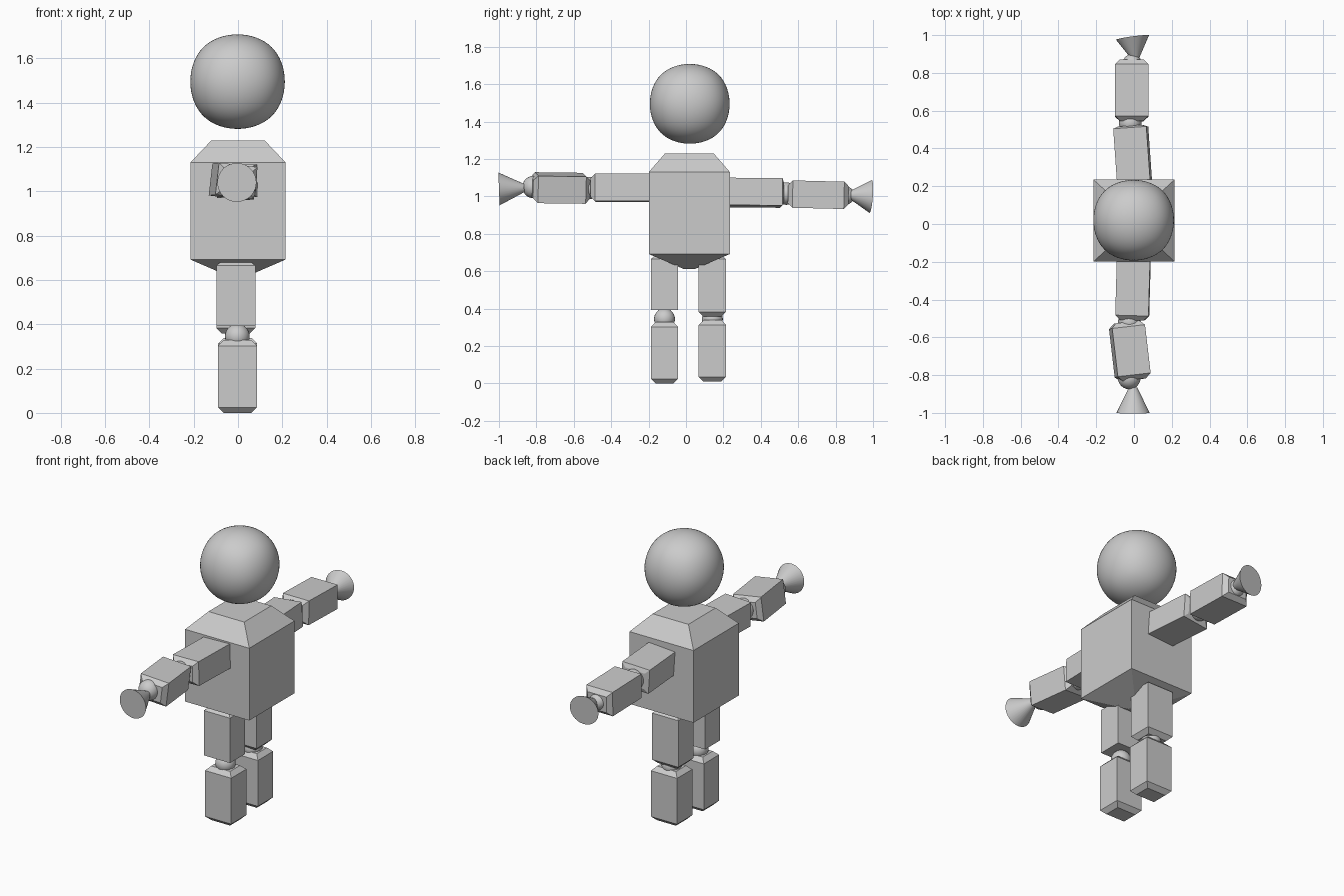
import bpy, bmesh
from mathutils import Vector

cube = bpy.data.objects.get("Cube")
if cube:
    bpy.data.objects.remove(cube, do_unlink=True)

GREY = (0.6, 0.6, 0.6, 1)
grey = bpy.data.materials.new("light grey")
grey.use_nodes = True
grey.diffuse_color = GREY
grey.node_tree.nodes["Principled BSDF"].inputs["Base Color"].default_value = GREY


def finish(name, bm, smooth=None):
    """Turn a bmesh into a named grey object."""
    bmesh.ops.recalc_face_normals(bm, faces=bm.faces)
    mesh = bpy.data.meshes.new(name)
    bm.to_mesh(mesh)
    bm.free()
    mesh.materials.append(grey)
    obj = bpy.data.objects.new(name, mesh)
    bpy.context.collection.objects.link(obj)
    if smooth:
        bpy.ops.object.select_all(action='DESELECT')
        obj.select_set(True)
        bpy.context.view_layer.objects.active = obj
        bpy.ops.object.shade_smooth_by_angle(angle=smooth)
    return obj


def place(obj, start, end):
    """Aim local z from start towards end."""
    d = Vector(end) - Vector(start)
    obj.rotation_mode = 'QUATERNION'
    obj.rotation_quaternion = Vector((0, 0, 1)).rotation_difference(d)
    obj.location = start


def stacked_box(name, rings):
    """Box skinned over rectangular rings given as (z, half x, half y)."""
    bm = bmesh.new()
    loops = [[bm.verts.new((sx * hx, sy * hy, z))
              for sx, sy in ((-1, -1), (1, -1), (1, 1), (-1, 1))]
             for z, hx, hy in rings]
    for a, b in zip(loops, loops[1:]):
        for i in range(4):
            j = (i + 1) % 4
            bm.faces.new((a[i], a[j], b[j], b[i]))
    bm.faces.new(loops[0])
    bm.faces.new(loops[-1])
    return finish(name, bm)


def limb(name, start, end, hx=0.088, hy=0.073, bevels=(0.025, 0.025)):
    """Limb segment with tapered ends."""
    length = (Vector(end) - Vector(start)).length
    tx, ty = hx - 0.025, hy - 0.025
    rings = [(0, tx, ty)] if bevels[0] else []
    rings += [(bevels[0], hx, hy), (length - bevels[1], hx, hy)]
    rings += [(length, tx, ty)] if bevels[1] else []
    place(stacked_box(name, rings), start, end)


def ball(name, centre, radius):
    bm = bmesh.new()
    bmesh.ops.create_uvsphere(bm, u_segments=24, v_segments=14, radius=radius)
    finish(name, bm, 0.6).location = centre


def hand(name, neck, base):
    """Flared cone, narrow at the wrist."""
    length = (Vector(base) - Vector(neck)).length
    bm = bmesh.new()
    bmesh.ops.create_cone(bm, cap_ends=True, segments=32, radius1=0.022,
                          radius2=0.088, depth=length)
    bmesh.ops.translate(bm, verts=bm.verts, vec=(0, 0, length / 2))
    place(finish(name, bm, 0.6), neck, base)


# Head: rounded cube
bm = bmesh.new()
bmesh.ops.create_cube(bm, size=0.508)
head = finish("head", bm, 3.1)
head.location = (-0.002, 0.02, 1.495)
sub = head.modifiers.new("round", 'SUBSURF')
sub.levels = sub.render_levels = 4

# Torso with sloped shoulders and a shallow pointed base
torso = stacked_box("torso", [(0.612, 0.03, 0.03), (0.692, 0.215, 0.217),
                              (1.13, 0.215, 0.217), (1.23, 0.12, 0.13)])
torso.location.y = 0.018

# Front arm
limb("front_upper_arm", (0, -0.15, 1.046), (-0.01, -0.51, 1.046))
limb("front_forearm", (-0.04, -0.52, 1.043), (-0.004, -0.825, 1.047))
ball("front_elbow", (-0.025, -0.52, 1.045), 0.06)
ball("front_wrist", (-0.025, -0.815, 1.05), 0.06)
hand("front_hand", (-0.005, -0.865, 1.045), (-0.005, -1, 1.04))

# Back arm
limb("back_upper_arm", (0.008, 0.15, 1.022), (-0.018, 0.52, 1.018), bevels=(0.025, 0.01))
limb("back_forearm", (-0.012, 0.545, 1.013), (-0.012, 0.87, 1.005))
ball("back_elbow", (-0.02, 0.535, 1.015), 0.06)
ball("back_wrist", (-0.01, 0.85, 1.005), 0.05)
hand("back_hand", (0.007, 0.878, 1.008), (-0.008, 0.987, 1.0))

# Legs
for side, y, knee, drop, taper in (("front", -0.115, 0.345, 0, 0),
                                   ("back", 0.141, 0.345, 0.01, 0.025)):
    bottom = 0.393 - drop - taper
    limb(side + "_thigh", (-0.01, y, bottom), (-0.01, y, 0.685), bevels=(taper, 0.02))
    limb(side + "_shin", (-0.002, y, drop), (-0.002, y, 0.328 + drop))
    ball(side + "_knee", (-0.003, y, knee), 0.056)
